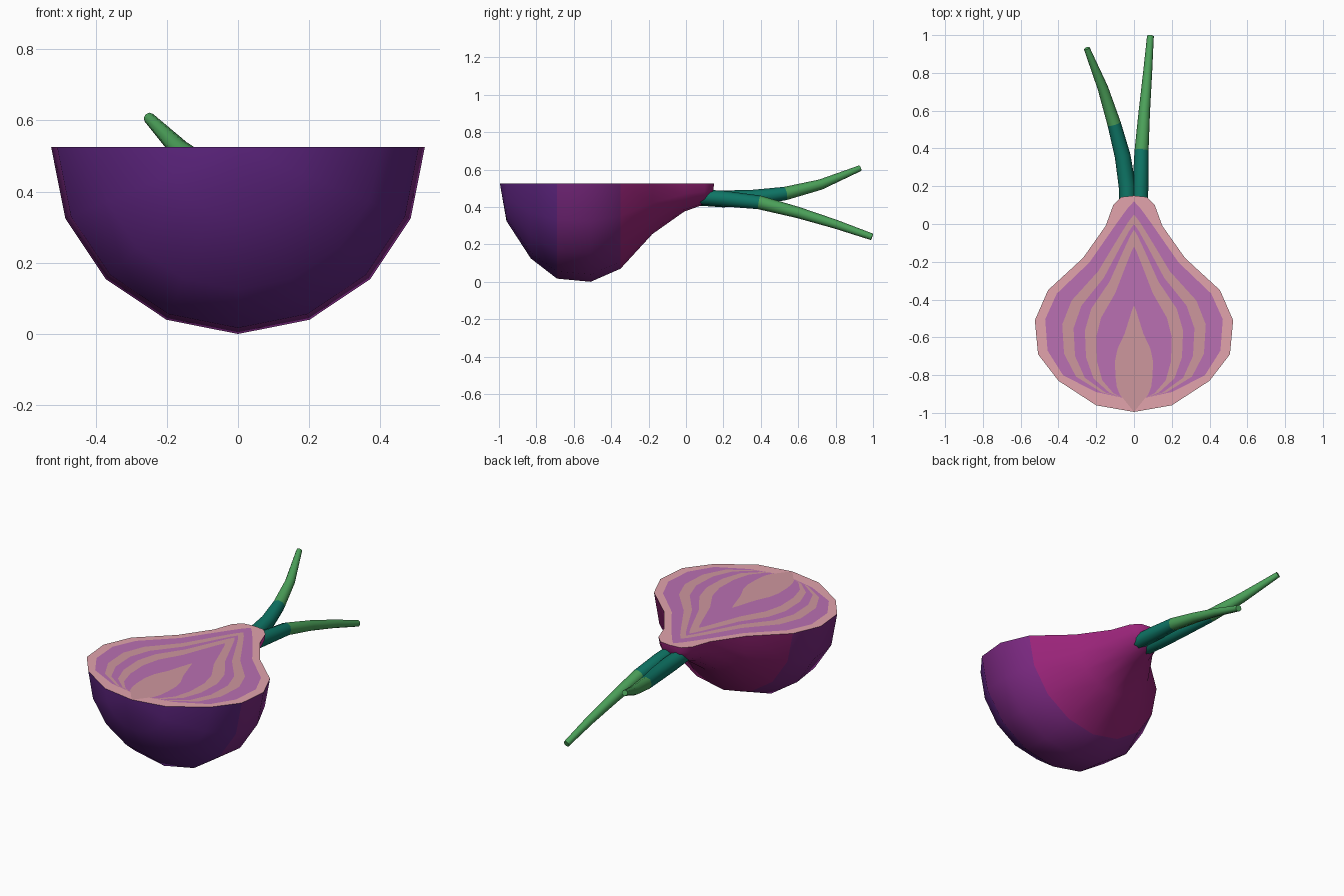
import bpy, bmesh, math
from mathutils import Vector

if "Cube" in bpy.data.objects:
    bpy.data.objects.remove(bpy.data.objects["Cube"])

CUT_Z = 0.525


def material(name, rgb):
    lin = [((c / 255 + 0.055) / 1.055) ** 2.4 if c > 10 else c / 255 / 12.92 for c in rgb]
    m = bpy.data.materials.new(name)
    m.diffuse_color = (*lin, 1)
    m.use_nodes = True
    m.node_tree.nodes["Principled BSDF"].inputs["Base Color"].default_value = m.diffuse_color
    return m


purple = material("deep purple", (97, 38, 132))
violet = material("mid violet", (122, 40, 128))
magenta = material("magenta", (155, 36, 122))
rim_pink = material("rim pink", (226, 164, 172))
mauve = material("mauve", (186, 112, 178))
pale = material("pale pink", (206, 151, 158))
teal = material("teal", (14, 118, 102))
green = material("leaf green", (76, 162, 90))


def finish(name, bm, mats, angle):
    bmesh.ops.remove_doubles(bm, verts=bm.verts, dist=1e-4)
    bmesh.ops.recalc_face_normals(bm, faces=bm.faces)
    me = bpy.data.meshes.new(name)
    bm.to_mesh(me)
    bm.free()
    for m in mats:
        me.materials.append(m)
    ob = bpy.data.objects.new(name, me)
    bpy.context.collection.objects.link(ob)
    bpy.ops.object.select_all(action='DESELECT')
    ob.select_set(True)
    bpy.context.view_layer.objects.active = ob
    bpy.ops.object.shade_smooth_by_angle(angle=math.radians(angle))
    return ob


def strip(bm, a, b, mat_of):
    """Quads between two equally long point rows."""
    va = [bm.verts.new(p) for p in a]
    vb = [bm.verts.new(p) for p in b]
    for i in range(len(a) - 1):
        f = bm.faces.new((va[i], va[i + 1], vb[i + 1], vb[i]))
        f.material_index = mat_of(i)


# Bulb outline (radius, y) from root to neck
outline = [(0, -0.995), (0.2, -0.96), (0.4, -0.83), (0.508, -0.69), (0.525, -0.51),
           (0.455, -0.35), (0.27, -0.18), (0.15, -0.01), (0.11, 0.1), (0.067, 0.143), (0, 0.15)]
# Teardrop shared by the layer edges (height fraction, width fraction)
teardrop = [(0, 0), (0.03, 0.35), (0.115, 0.77), (0.24, 0.97), (0.40, 1), (0.53, 0.87),
            (0.69, 0.5), (0.885, 0.2), (0.96, 0.08), (0.985, 0.03), (1, 0)]
# Layer edges from outside in (half width, tip y)
layers = [(0.47, 0.12), (0.38, 0.05), (0.32, 0.0), (0.26, -0.03), (0.2, -0.12), (0.1, -0.43)]
BASE_Y = -0.92

bm = bmesh.new()

# Skin: half a turn of the outline around the y axis
SEG = 8
rows = []
for k in range(SEG + 1):
    a = math.pi * k / SEG
    rows.append([(r * math.cos(a), y, CUT_Z - r * math.sin(a)) for r, y in outline])
for a, b in zip(rows, rows[1:]):
    strip(bm, a, b, lambda i: 0 if i < 3 else 1 if i < 5 else 2)

# Cut face: rim and nested layers on both sides, closed on the centre line
curves = [outline]
for w, tip in layers:
    curves.append([(w * s + (0.06 * (1 - s) if i < 4 else 0), BASE_Y + v * (tip - BASE_Y))
                   for i, (v, s) in enumerate(teardrop)])
centre = [(0, y) for _, y in curves[-1]]
centre[0] = outline[0]
curves.append(centre)
band_mats = [3, 4, 5, 4, 5, 4, 5]
for side in (1, -1):
    for a, b, m in zip(curves, curves[1:], band_mats):
        strip(bm, [(side * x, y, CUT_Z) for x, y in a],
              [(side * x, y, CUT_Z) for x, y in b], lambda i: m)
finish("onion_half", bm, [purple, violet, magenta, rim_pink, mauve, pale], 50)


def leaf(name, path, teal_rings, sides=8):
    """Tapered tube along (x, y, z, radius) points, teal first and green after."""
    bm = bmesh.new()
    pts = [Vector(p[:3]) for p in path]
    rings = []
    for i, p in enumerate(pts):
        t = (pts[min(i + 1, len(pts) - 1)] - pts[max(i - 1, 0)]).normalized()
        across = t.cross(Vector((0, 0, 1))).normalized()
        up = across.cross(t)
        r = path[i][3]
        rings.append([bm.verts.new(p + r * (across * math.cos(a) + up * math.sin(a)))
                      for a in (2 * math.pi * k / sides for k in range(sides))])
    for i, (a, b) in enumerate(zip(rings, rings[1:])):
        for k in range(sides):
            n = (k + 1) % sides
            bm.faces.new((a[k], a[n], b[n], b[k])).material_index = int(i >= teal_rings)
    bm.faces.new(rings[0])
    bm.faces.new(rings[-1]).material_index = 1
    finish(name, bm, [teal, green], 50)


# Leaves: the left one curls up, the right one droops
leaf("left_leaf", [(-0.033, 0.06, 0.45, 0.042), (-0.036, 0.2, 0.443, 0.045),
                   (-0.06, 0.36, 0.45, 0.042), (-0.105, 0.53, 0.472, 0.036),
                   (-0.165, 0.72, 0.52, 0.028), (-0.25, 0.93, 0.607, 0.016)], 3)
leaf("right_leaf", [(0.033, 0.06, 0.455, 0.04), (0.034, 0.2, 0.445, 0.042),
                    (0.04, 0.39, 0.425, 0.037), (0.055, 0.6, 0.37, 0.03),
                    (0.072, 0.8, 0.308, 0.024), (0.087, 0.995, 0.24, 0.018)], 2)
